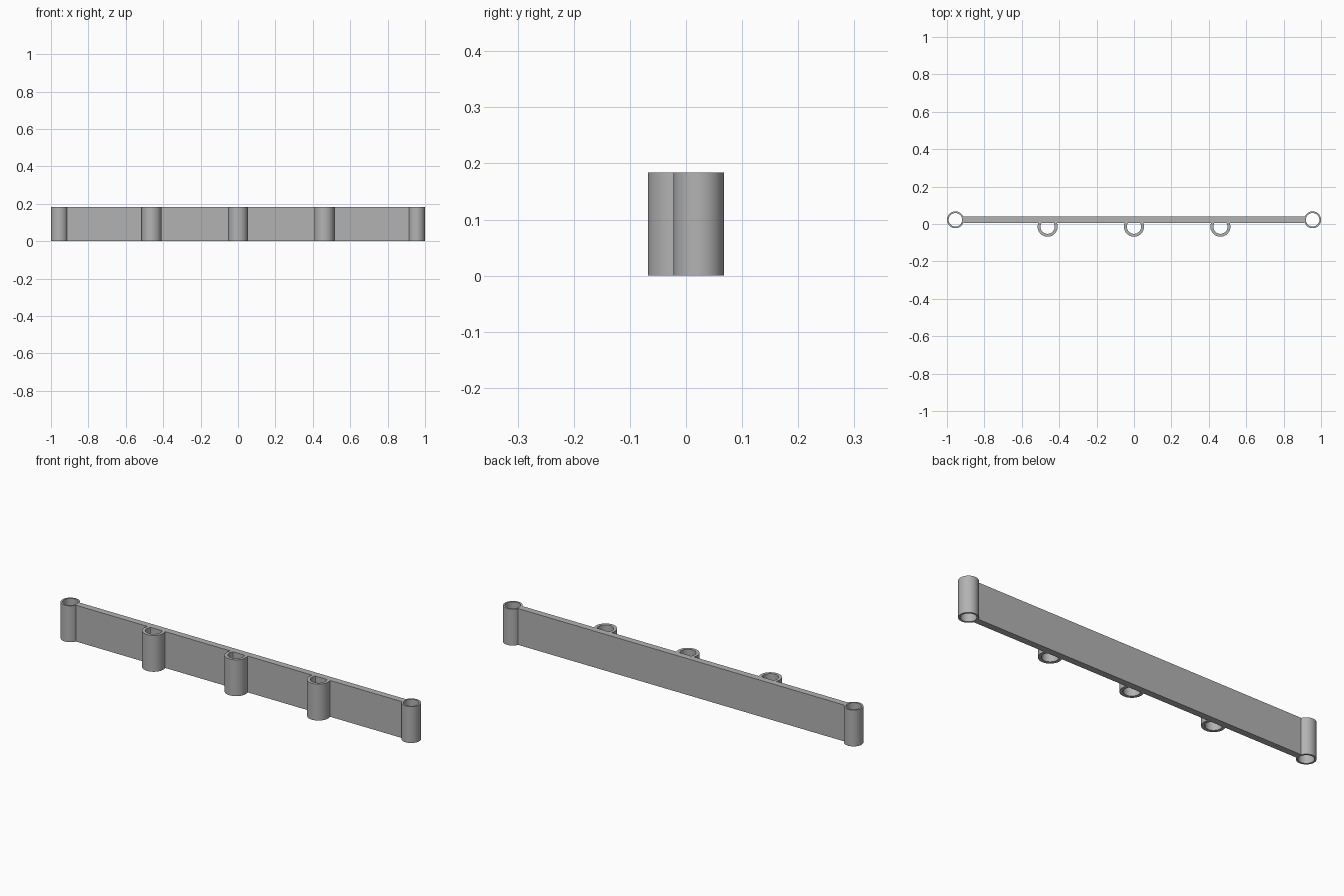
import bpy
import bmesh
from math import asin, cos, sin, pi, radians

HEIGHT = 0.184
BAR_Y, BAR_HALF = 0.0225, 0.0165
BAR_FRONT = BAR_Y - BAR_HALF
END_X, END_R, END_HOLE = 0.955, 0.045, 0.036
LOOP_Y, LOOP_R, LOOP_HOLE = -0.0145, 0.0535, 0.038
LOOP_SPACING = 0.462

cube = bpy.data.objects.get("Cube")
if cube:
    bpy.data.objects.remove(cube, do_unlink=True)

grey = bpy.data.materials.new("grey_plastic")
grey.use_nodes = True
grey.diffuse_color = (0.45, 0.45, 0.45, 1)
grey.node_tree.nodes["Principled BSDF"].inputs["Base Color"].default_value = grey.diffuse_color


def arc(x, y, r, start, end, steps):
    return [(x + r * cos(start + (end - start) * i / steps),
             y + r * sin(start + (end - start) * i / steps)) for i in range(steps + 1)]


def finish(name, bm):
    bmesh.ops.recalc_face_normals(bm, faces=bm.faces[:])
    mesh = bpy.data.meshes.new(name)
    bm.to_mesh(mesh)
    bm.free()
    mesh.materials.append(grey)
    obj = bpy.data.objects.new(name, mesh)
    bpy.context.collection.objects.link(obj)
    bpy.ops.object.select_all(action="DESELECT")
    obj.select_set(True)
    bpy.context.view_layer.objects.active = obj
    bpy.ops.object.shade_smooth_by_angle(angle=radians(30))


def prism(name, outline):
    """Upright solid from a flat outline."""
    bm = bmesh.new()
    low, high = [[bm.verts.new((x, y, z)) for x, y in outline] for z in (0, HEIGHT)]
    bm.faces.new(low)
    bm.faces.new(high)
    for i in range(len(low)):
        j = (i + 1) % len(low)
        bm.faces.new((low[i], low[j], high[j], high[i]))
    finish(name, bm)


def wall(name, outer, inner, closed):
    """Upright curved wall between two matching paths."""
    bm = bmesh.new()
    rings = [[bm.verts.new((x, y, z)) for x, y in path]
             for path, z in ((outer, 0), (outer, HEIGHT), (inner, HEIGHT), (inner, 0))]
    n = len(outer)
    for i in range(n if closed else n - 1):
        j = (i + 1) % n
        for k in range(4):
            a, b = rings[k], rings[(k + 1) % 4]
            bm.faces.new((a[i], a[j], b[j], b[i]))
    if not closed:
        for i in (0, n - 1):
            bm.faces.new([ring[i] for ring in rings])
    finish(name, bm)


# Flat bar with hollowed ends that fit against the end tubes
a = asin(BAR_HALF / END_R)
right_end = arc(END_X, BAR_Y, END_R, pi + a, pi - a, 6)
left_end = arc(-END_X, BAR_Y, END_R, a, -a, 6)
prism("flat_bar", right_end + left_end)

# Open tubes at both ends
for side, x in (("left", END_X), ("right", -END_X)):
    outer = arc(x, BAR_Y, END_R, 0, 2 * pi, 64)[:-1]
    inner = arc(x, BAR_Y, END_HOLE, 0, 2 * pi, 64)[:-1]
    wall(side + "_end_tube", outer, inner, True)

# Three loops on the front, cut off flush with the bar
for i, side in enumerate(("right", "middle", "left")):
    x = (i - 1) * LOOP_SPACING
    paths = []
    for r in (LOOP_R, LOOP_HOLE):
        t = asin((BAR_FRONT - LOOP_Y) / r)
        paths.append(arc(x, LOOP_Y, r, pi - t, 2 * pi + t, 48))
    wall(side + "_front_loop", paths[0], paths[1], False)
